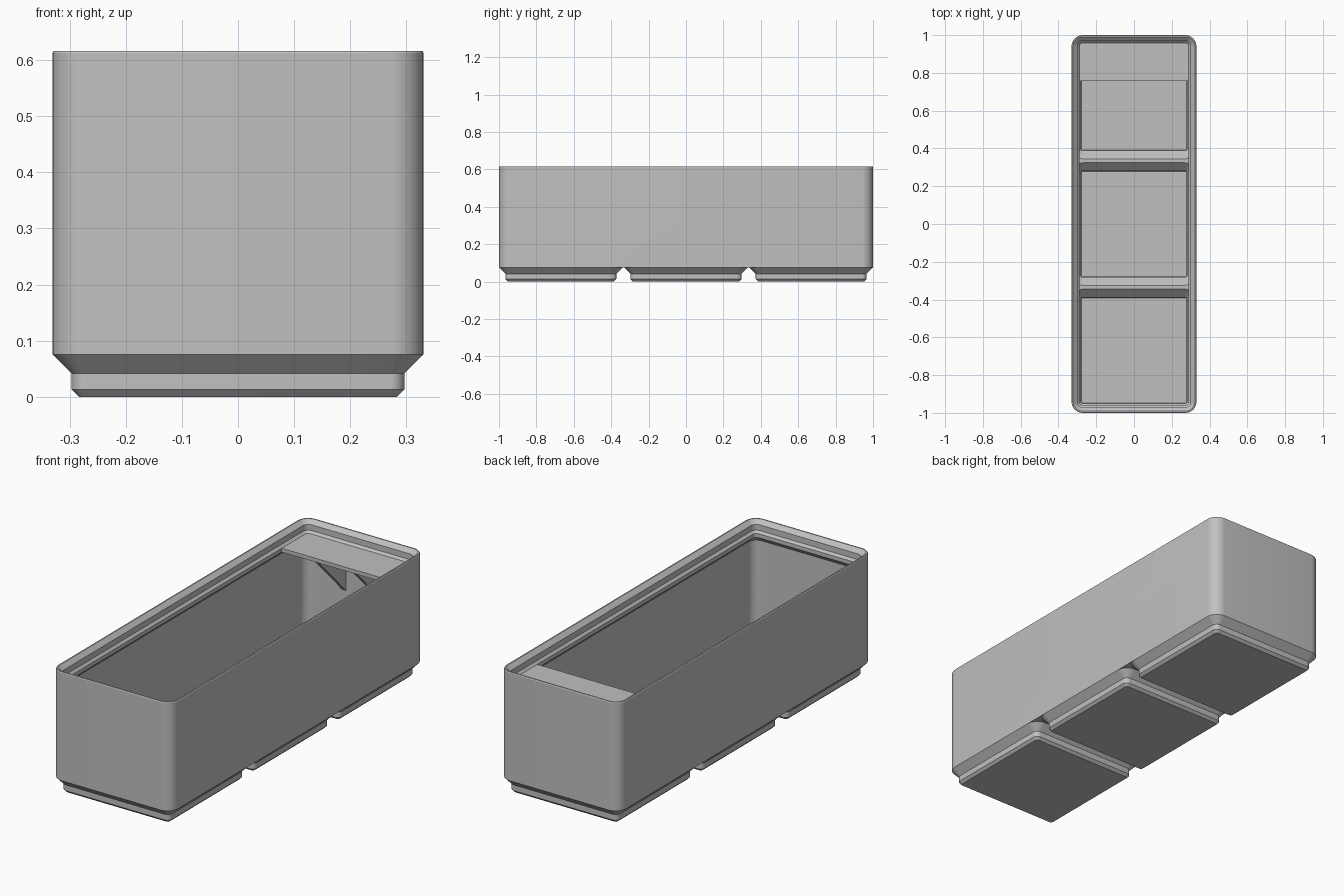
import bpy, bmesh, math

if "Cube" in bpy.data.objects:
    bpy.data.objects.remove(bpy.data.objects["Cube"], do_unlink=True)

U = 2 / 125.5                  # sizes below are in millimetres
HX, HY, R = 20.75, 62.75, 3.75  # outer half sizes and corner radius
PITCH, FOOT, WALL = 42, 20.75, 0.95
TOP, LEDGE = 38.7, 35

grey = bpy.data.materials.new("plain grey")
grey.use_nodes = True
colour = (0.53, 0.53, 0.53, 1)
grey.diffuse_color = colour
grey.node_tree.nodes["Principled BSDF"].inputs["Base Color"].default_value = colour


def finish(name, bm):
    bmesh.ops.recalc_face_normals(bm, faces=bm.faces)
    bmesh.ops.scale(bm, vec=(U, U, U), verts=bm.verts)
    me = bpy.data.meshes.new(name)
    bm.to_mesh(me)
    bm.free()
    me.materials.append(grey)
    ob = bpy.data.objects.new(name, me)
    bpy.context.collection.objects.link(ob)
    return ob


def ring(hx, y0, y1, z, r, steps=8):
    """Rounded rectangle as a list of points."""
    pts = []
    corners = ((hx - r, y1 - r), (r - hx, y1 - r), (r - hx, y0 + r), (hx - r, y0 + r))
    for q, (cx, cy) in enumerate(corners):
        for i in range(steps + 1):
            a = (q + i / steps) * math.pi / 2
            pts.append((cx + r * math.cos(a), cy + r * math.sin(a), z))
    return pts


def loft(name, rings):
    """Skin a stack of rings and cap both ends."""
    bm = bmesh.new()
    loops = [[bm.verts.new(p) for p in pts] for pts in rings]
    n = len(loops[0])
    for a, b in zip(loops, loops[1:]):
        for i in range(n):
            j = (i + 1) % n
            bm.faces.new((a[i], a[j], b[j], b[i]))
    bm.faces.new(loops[0])
    bm.faces.new(loops[-1])
    return finish(name, bm)


def prism(name, pts, offset):
    """Extrude a flat outline along an offset."""
    bm = bmesh.new()
    face = bm.faces.new([bm.verts.new(p) for p in pts])
    out = bmesh.ops.extrude_face_region(bm, geom=[face])
    moved = [v for v in out["geom"] if isinstance(v, bmesh.types.BMVert)]
    bmesh.ops.translate(bm, vec=offset, verts=moved)
    return finish(name, bm)


def activate(ob):
    bpy.ops.object.select_all(action="DESELECT")
    ob.select_set(True)
    bpy.context.view_layer.objects.active = ob


def combine(target, tool, operation):
    mod = target.modifiers.new("combine", "BOOLEAN")
    mod.operation, mod.solver, mod.object = operation, "EXACT", tool
    activate(target)
    bpy.ops.object.modifier_apply(modifier=mod.name)
    bpy.data.objects.remove(tool, do_unlink=True)


# Tub: outer wall, stacking rim, inner wall and raised floor as (inset, height)
tub_profile = [(0, 4.75), (0, TOP - 0.25), (0.15, TOP), (0.55, TOP), (1.9, 37.5),
               (1.9, 35.7), (2.6, LEDGE), (2.6, 33.8), (WALL, 32.15), (WALL, 5.7)]
tub = loft("bin_body", [ring(HX - d, d - HY, HY - d, z, R - d) for d, z in tub_profile])

# Stepped feet, each hollowed out from the inside
foot_profile = [(2.95, 0), (2.15, 0.8), (2.15, 2.6), (0, 4.75), (1, 5.2)]
cell_profile = [(3.3, 1), (3.1, 1.2), (3.1, 3), (WALL, 5.15)]
centres = (-PITCH, 0, PITCH)
for c in centres:
    foot = loft("foot", [ring(FOOT - d, c - FOOT + d, c + FOOT - d, z, R - d)
                         for d, z in foot_profile])
    combine(tub, foot, "UNION")
for c in centres:
    rings = [ring(FOOT - d, c - FOOT + d, c + FOOT - d, z, max(R - d, 0.5))
             for d, z in cell_profile]
    limit = HY - WALL
    y0, y1 = max(c - 20.35, -limit), min(c + 20.35, limit)
    rings += [ring(HX - WALL, y0, y1, z, R - WALL) for z in (5.7, 7)]
    combine(tub, loft("cell_cutter", rings), "DIFFERENCE")

activate(tub)
bpy.ops.object.shade_smooth_by_angle(angle=math.radians(30))

# Label shelf across the back
outline = [(-20, 47.5), (20, 47.5), (20, 60), (18.5, 61.9), (-18.5, 61.9), (-20, 60)]
prism("label_shelf", [(x, y, LEDGE) for x, y in outline], (0, 0, -1.2))

# Triangular braces under the shelf
for side, x in (("right", -6.6), ("left", 6.6)):
    brace = [(47.9, 33.9), (62, 33.9), (62, 19.4)]
    prism("shelf_brace_" + side, [(x - 0.6, y, z) for y, z in brace], (1.2, 0, 0))
